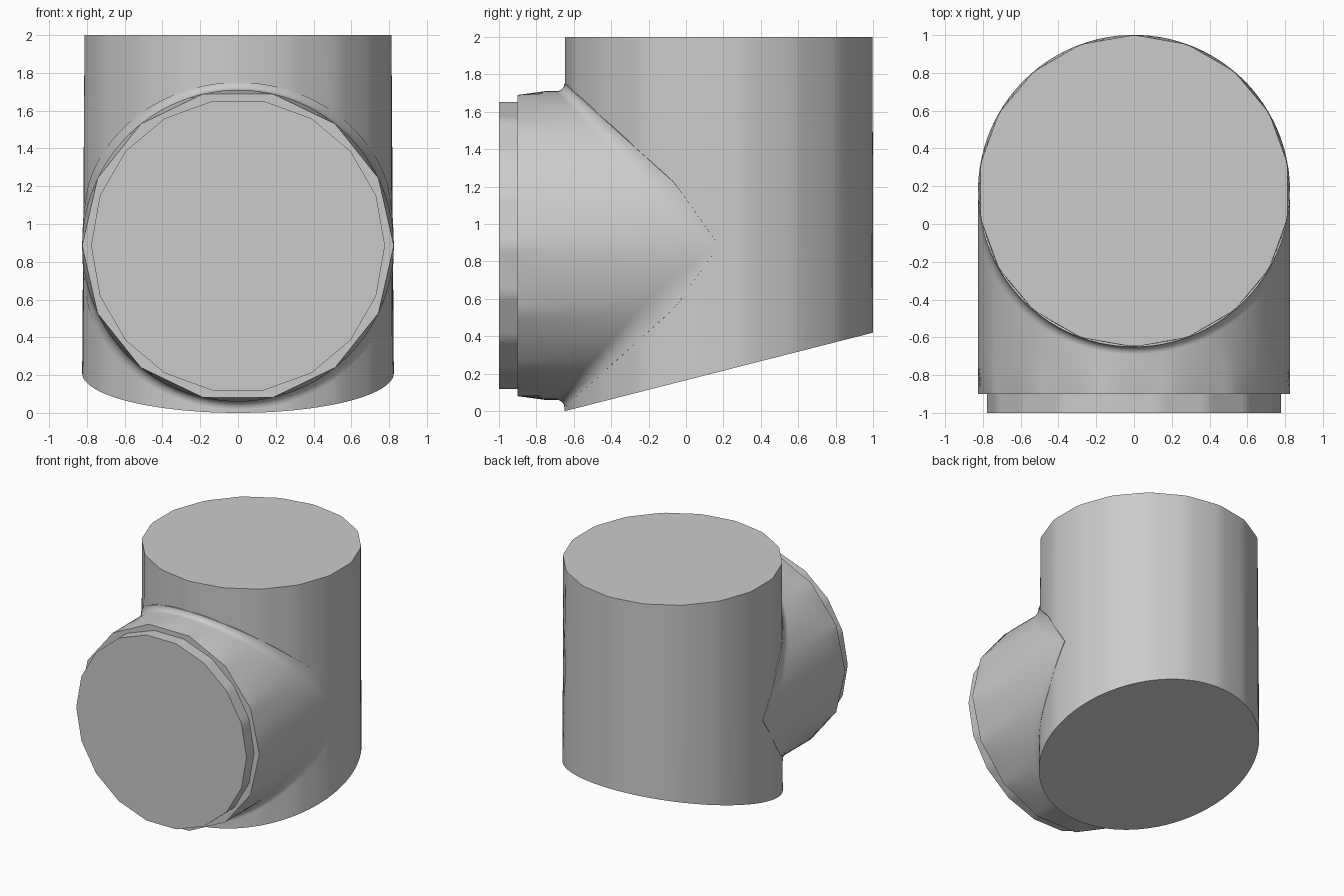
import bpy, bmesh, math
from mathutils import Vector

if "Cube" in bpy.data.objects:
    bpy.data.objects.remove(bpy.data.objects["Cube"])

R = 0.825            # radius shared by both pipes
YC, ZC = 0.175, 0.885  # axis of the upright pipe (y) and of the branch (z)
N = 126
ANGLES = [math.tau * i / N for i in range(N)]

grey = bpy.data.materials.new("plain_grey")
grey.use_nodes = True
grey.diffuse_color = (0.6, 0.6, 0.6, 1)
grey.node_tree.nodes["Principled BSDF"].inputs["Base Color"].default_value = (0.6, 0.6, 0.6, 1)


def chord(t, sides, radius, phase=0):
    """Radius of a regular polygon outline at angle t."""
    step = math.tau / sides
    return radius * math.cos(step / 2) / math.cos((t - phase) % step - step / 2)


def loft(name, rings, cap_first=True, cap_last=True):
    """Skin a list of closed rings, with optional flat end caps."""
    bm = bmesh.new()
    loops = [[bm.verts.new(p) for p in ring] for ring in rings]
    for a, b in zip(loops, loops[1:]):
        for i in range(N):
            j = (i + 1) % N
            bm.faces.new((a[i], a[j], b[j], b[i]))
    if cap_first:
        bm.faces.new(loops[0])
    if cap_last:
        bm.faces.new(loops[-1])
    bmesh.ops.remove_doubles(bm, verts=bm.verts, dist=0.0005)
    bmesh.ops.recalc_face_normals(bm, faces=bm.faces)
    mesh = bpy.data.meshes.new(name)
    bm.to_mesh(mesh)
    bm.free()
    mesh.materials.append(grey)
    obj = bpy.data.objects.new(name, mesh)
    bpy.context.collection.objects.link(obj)
    bpy.ops.object.select_all(action="DESELECT")
    obj.select_set(True)
    bpy.context.view_layer.objects.active = obj
    bpy.ops.object.shade_smooth_by_angle(angle=math.radians(30))
    return obj


# Upright pipe: round slanted foot, faceted flat top
foot = [(R * math.cos(t), YC + R * math.sin(t), 0.21 + 0.21 * math.sin(t)) for t in ANGLES]
top = []
for t in ANGLES:
    r = chord(t, 18, R, math.pi / 2)
    top.append((r * math.cos(t), YC + r * math.sin(t), 2))
loft("upright_pipe", [foot, top])


# Branch pipe: stepped lip, collar, then a rolling fillet onto the upright pipe
def polygon_ring(y, sides, radius):
    ring = []
    for t in ANGLES:
        r = chord(t, sides, radius) if sides else radius
        ring.append((r * math.cos(t), y, ZC + r * math.sin(t)))
    return ring


def fillet_ring(f):
    ring = []
    for t in ANGLES:
        c, s = math.cos(t), math.sin(t)
        r = min(0.35, 0.12 / max(abs(s), 0.01) - 0.08)
        ball = Vector((c, -abs(s), s)) * (R + r) + Vector((0, YC, ZC))
        to_branch = Vector((-c, 0, -s))
        to_upright = Vector((-c, abs(s), 0))
        ring.append(ball + to_branch.lerp(to_upright, f).normalized() * r)
    return ring


fillet = [fillet_ring(k / 6) for k in range(7)]
# Skirt tucked inside the upright pipe to close the seam
skirt = [(p.x * 0.95, YC + (p.y - YC) * 0.95, p.z) for p in fillet[-1]]
rings = [polygon_ring(-1, 18, 0.778), polygon_ring(-0.9, 18, 0.778),
         polygon_ring(-0.9, 14, R), polygon_ring(-0.75, 0, R)]
loft("branch_pipe", rings + fillet + [skirt], cap_last=False)
